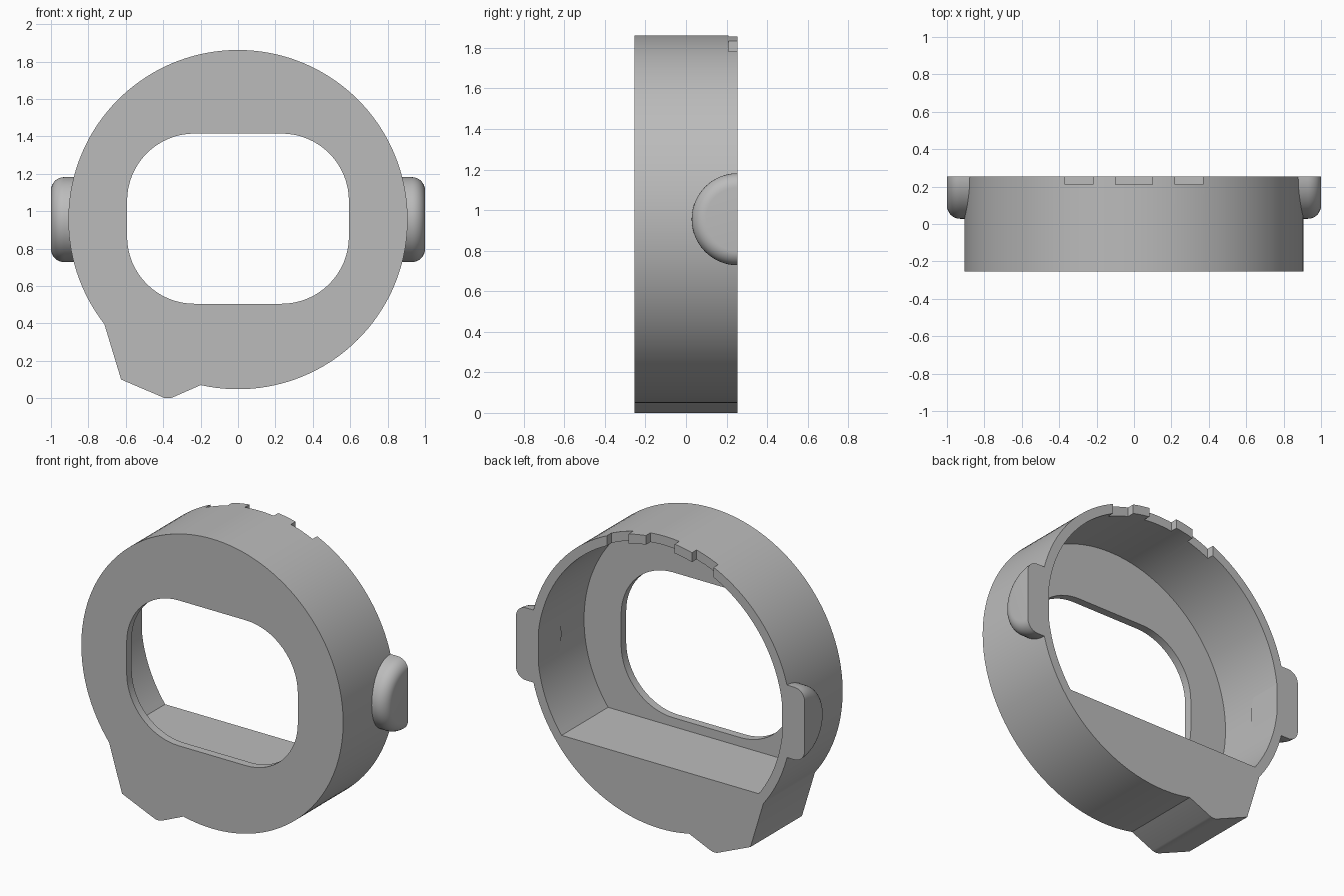
import bpy, bmesh
from math import cos, sin, pi, radians
from mathutils import Vector, Matrix

cube = bpy.data.objects.get("Cube")
if cube:
    bpy.data.objects.remove(cube, do_unlink=True)

CZ, OUTER, INNER = 0.955, 0.907, 0.85   # ring centre height and radii
FRONT, BACK = -0.255, 0.255

grey = bpy.data.materials.new("plain grey")
grey.use_nodes = True
grey.diffuse_color = (0.5, 0.5, 0.5, 1)
grey.node_tree.nodes["Principled BSDF"].inputs["Base Color"].default_value = (0.5, 0.5, 0.5, 1)


def finish(name, bm):
    bmesh.ops.recalc_face_normals(bm, faces=bm.faces[:])
    mesh = bpy.data.meshes.new(name)
    bm.to_mesh(mesh)
    bm.free()
    mesh.materials.append(grey)
    obj = bpy.data.objects.new(name, mesh)
    bpy.context.collection.objects.link(obj)
    return obj


def arc(cx, cz, r, start, end, steps):
    angles = [radians(start + (end - start) * i / steps) for i in range(steps + 1)]
    return [(cx + r * cos(a), cz + r * sin(a)) for a in angles]


def slab(name, outline, y0, y1):
    """Extrude an x-z outline from y0 to y1."""
    bm = bmesh.new()
    face = bm.faces.new([bm.verts.new((x, y0, z)) for x, z in outline])
    new = bmesh.ops.extrude_face_region(bm, geom=[face])["geom"]
    bmesh.ops.translate(bm, vec=(0, y1 - y0, 0),
                        verts=[v for v in new if isinstance(v, bmesh.types.BMVert)])
    return finish(name, bm)


def activate(obj):
    bpy.ops.object.select_all(action="DESELECT")
    obj.select_set(True)
    bpy.context.view_layer.objects.active = obj


def smooth(obj):
    activate(obj)
    bpy.ops.object.shade_smooth_by_angle(angle=radians(30))


# Round housing with the pointed foot at its lower corner
foot = [(-0.625, 0.1), (-0.4, 0.004), (-0.385, 0), (-0.365, 0), (-0.35, 0.004)]
housing = slab("housing", arc(0, CZ, OUTER, -102.7, 218, 128) + foot, FRONT, BACK)

# Cavity, open at the back, with a flat shelf at the bottom
cutters = [slab("cavity_cutter", arc(0, CZ, INNER, -36.5, 216.5, 104), -0.205, 0.4)]

# Window with large rounded corners
window, r = [], 0.36
for sx, sz, start in ((1, 1, 0), (-1, 1, 90), (-1, -1, 180), (1, -1, 270)):
    window += arc(sx * (0.593 - r), 0.96 + sz * (0.455 - r), r, start, start + 90, 16)
cutters.append(slab("window_cutter", window, -0.4, 0))

# Three notches in the top of the rear rim
for x0, x1 in ((-0.37, -0.22), (-0.1, 0.1), (0.22, 0.37)):
    cutters.append(slab("notch_cutter", [(x0, 1.6), (x1, 1.6), (x1, 2), (x0, 2)], 0.21, 0.4))

activate(housing)
for cutter in cutters:
    cutter.hide_render = True
    mod = housing.modifiers.new("cut", "BOOLEAN")
    mod.operation, mod.solver, mod.object = "DIFFERENCE", "EXACT", cutter
    bpy.ops.object.modifier_apply(modifier=mod.name)
for cutter in cutters:
    bpy.data.objects.remove(cutter, do_unlink=True)
smooth(housing)

# Half-round side buttons with filleted outer rims
for name, side in (("left_button", 1), ("right_button", -1)):
    bm = bmesh.new()
    radius, fillet = 0.227, 0.07
    profile = [(0.844, 0), (0.844, radius)]
    profile += arc(1 - fillet, radius - fillet, fillet, 90, 0, 8) + [(1, 0)]
    rings = []
    for i in range(33):
        turn = Matrix.Rotation(pi * i / 32, 3, "X")
        rings.append([bm.verts.new(turn @ Vector((x, 0, h)) * 1) for x, h in profile])
    for a, b in zip(rings, rings[1:]):
        for j in range(len(profile) - 1):
            bm.faces.new((a[j], a[j + 1], b[j + 1], b[j]))
    bm.faces.new(rings[0] + rings[-1][-2:0:-1])
    bmesh.ops.remove_doubles(bm, verts=bm.verts[:], dist=0.0001)
    # Turn the round side forward and set the flat side on the rear plane
    for v in bm.verts:
        v.co = Vector((side * v.co.x, BACK - abs(v.co.y), CZ + v.co.z))
    smooth(finish(name, bm))
